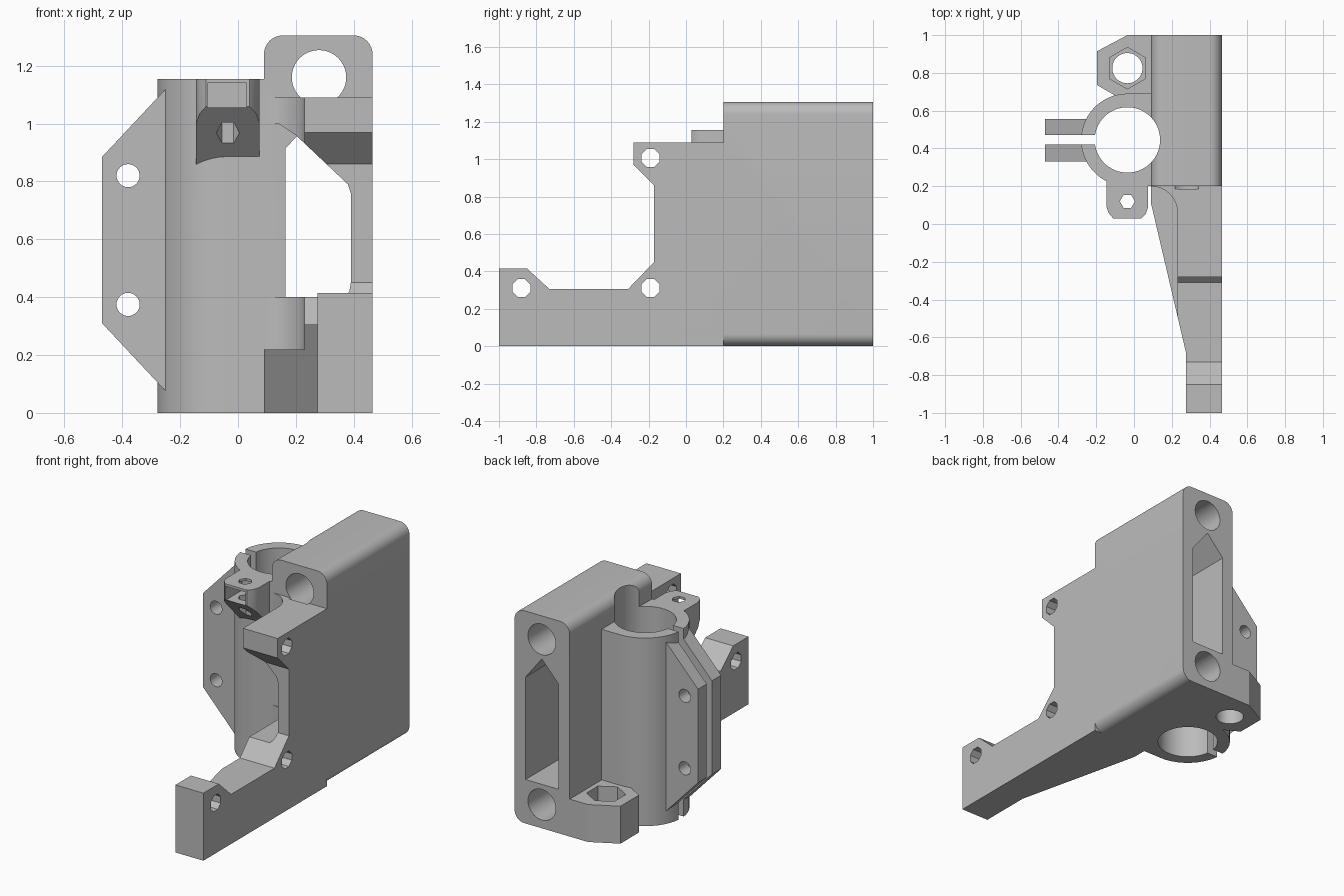
import bpy, bmesh, math
from mathutils import Vector

old = bpy.data.objects.get("Cube")
if old:
    bpy.data.objects.remove(old, do_unlink=True)

grey = bpy.data.materials.new("plain grey")
grey.use_nodes = True
COLOUR = (0.5, 0.5, 0.5, 1)
grey.diffuse_color = COLOUR
grey.node_tree.nodes["Principled BSDF"].inputs["Base Color"].default_value = COLOUR

# Profile (a, b) placed on the plane across each extrusion axis
PLACE = {"x": lambda a, b, d: (d, a, b),
         "y": lambda a, b, d: (a, d, b),
         "z": lambda a, b, d: (a, b, d)}


def prism(name, axis, profile, lo, hi):
    """Extrude a closed profile along an axis."""
    bm = bmesh.new()
    face = bm.faces.new([bm.verts.new(PLACE[axis](a, b, lo)) for a, b in profile])
    new = bmesh.ops.extrude_face_region(bm, geom=[face])["geom"]
    move = Vector(PLACE[axis](0, 0, hi - lo))
    bmesh.ops.translate(bm, vec=move, verts=[v for v in new if isinstance(v, bmesh.types.BMVert)])
    bmesh.ops.recalc_face_normals(bm, faces=bm.faces)
    mesh = bpy.data.meshes.new(name)
    bm.to_mesh(mesh)
    bm.free()
    mesh.materials.append(grey)
    obj = bpy.data.objects.new(name, mesh)
    bpy.context.collection.objects.link(obj)
    return obj


def arc(ca, cb, r, start, end, steps):
    angles = [math.radians(start + (end - start) * i / steps) for i in range(steps + 1)]
    return [(ca + r * math.cos(t), cb + r * math.sin(t)) for t in angles]


def disc(ca, cb, r, sides=64, turn=0):
    return arc(ca, cb, r, turn, turn + 360, sides)[:-1]


def rect(a0, b0, a1, b1):
    return [(a0, b0), (a1, b0), (a1, b1), (a0, b1)]


def combine(target, other, operation):
    mod = target.modifiers.new("combine", "BOOLEAN")
    mod.operation, mod.solver, mod.object = operation, "EXACT", other
    bpy.context.view_layer.update()
    graph = bpy.context.evaluated_depsgraph_get()
    mesh = bpy.data.meshes.new_from_object(target.evaluated_get(graph))
    target.modifiers.clear()
    target.data = mesh
    bpy.data.objects.remove(other, do_unlink=True)


def add(target, *args):
    combine(target, prism(*args), "UNION")


def cut(target, *args):
    combine(target, prism(*args), "DIFFERENCE")


# Main rod block with rounded long edges
R = 0.065
L, RIGHT, TOP = 0.09, 0.465, 1.305
block = ([(L, 0)] + arc(RIGHT - R, R, R, -90, 0, 10)
         + arc(RIGHT - R, TOP - R, R, 0, 90, 10) + arc(L + R, TOP - R, R, 90, 180, 10))
body = prism("rod_bracket", "y", block, 0.2, 1)

# Side plate with lower arm and upper lug
plate_shape = [(-1, 0), (0.2, 0), (0.2, 1.09), (-0.28, 1.09), (-0.28, 0.97), (-0.17, 0.86),
               (-0.17, 0.45), (-0.31, 0.305), (-0.73, 0.305), (-0.85, 0.415), (-1, 0.415)]
plate = prism("side_plate", "x", plate_shape, 0.23, RIGHT)
fillet = arc(L, 0.06, 0.14, 90, 0, 12) + [(0.3, 0.06), (0.3, 0.2)]
add(plate, "plate_fillet", "z", fillet, 0, 1.09)
gusset = [(L, 0.2), (L, 0.11), (0.275, -0.68), (0.32, -0.68), (0.32, 0.2)]
add(plate, "arm_gusset", "z", gusset, 0, 0.22)
taper = [(0.2, -0.36), (0.275, -0.68), (0.275, -1.1), (0.1, -1.1)]
cut(plate, "arm_taper", "z", taper, -0.1, 0.6)
# Belt pocket inside the plate
pocket = [(0.05, 0.4), (0.37, 0.4), (0.385, 0.42), (0.39, 0.45), (0.39, 0.76), (0.38, 0.79),
          (0.2, 0.96), (0.14, 1.0), (0.05, 1.0)]
cut(plate, "belt_pocket", "y", pocket, -0.4, 0.3)
combine(body, plate, "UNION")

# Vertical bearing tube, webbed to the block
CX, CY, TUBE = -0.035, 0.445, 1.155
add(body, "bearing_tube", "z", disc(CX, CY, 0.245, 96), 0, TUBE)
add(body, "tube_web", "z", rect(CX, 0.2, 0.15, 0.69), 0, TUBE)

# Clamp ears
ear = [(-0.47, 0.31), (-0.25, 0.075), (-0.15, 0.075), (-0.15, 1.12), (-0.25, 1.12), (-0.47, 0.885)]
add(body, "clamp_ears", "y", ear, 0.33, 0.555)

# Nut lug at the back foot
lug = [(0.15, 1), (-0.035, 1), (-0.195, 0.915), (-0.195, 0.735), (-0.1, 0.68), (0.15, 0.6)]
add(body, "back_nut_lug", "z", lug, 0, 0.23)

# Front tab with sloping underside
tab = prism("front_tab", "x", [(0.03, TUBE), (0.03, 1.06), (0.24, 0.845), (0.3, 0.845), (0.3, TUBE)],
            -0.145, 0.075)
for side, turn in ((-0.145, 1), (0.075, -1)):
    corner = [(side - turn * 0.01, 0.0), (side + turn * 0.05, 0.0), (side + turn * 0.035, 0.03),
              (side + turn * 0.012, 0.055), (side, 0.09), (side - turn * 0.01, 0.09)]
    cut(tab, "tab_corner", "z", corner, 0.8, 1.2)
cut(tab, "tab_nut_slot", "y", rect(-0.105, 1.055, 0.03, 1.14), -0.1, 0.19)
combine(body, tab, "UNION")

# Bore, clamp slit, window and rod holes
cut(body, "bore", "z", disc(CX, CY, 0.173, 96), -0.1, 1.5)
cut(body, "clamp_slit", "z", rect(-0.6, 0.42, -0.1, 0.47), -0.1, 1.5)
window = [(0.165, 0.27), (0.39, 0.27), (0.39, 0.9), (0.28, 1.04), (0.165, 0.915)]
cut(body, "window", "y", window, 0.199, 1.1)
for z in (0.145, 1.16):
    cut(body, "rod_hole", "y", disc(0.28, z, 0.094), 0.185, 1.1)

# Screw and nut holes
for y, z in ((-0.88, 0.31), (-0.19, 0.31), (-0.19, 1.005)):
    cut(body, "plate_screw_hole", "x", disc(y, z, 0.052, 8, 22.5), 0.1, 0.6)
for z in (0.375, 0.82):
    cut(body, "ear_screw_hole", "y", disc(-0.38, z, 0.04, 32), 0.2, 0.7)
cut(body, "tab_screw_hole", "z", disc(CX, 0.12, 0.04, 6), 0.8, 1.3)
cut(body, "lug_screw_hole", "z", disc(CX, 0.825, 0.08, 48), -0.1, 0.3)
cut(body, "lug_nut_recess", "z", disc(CX, 0.825, 0.11, 6, 30), 0.1, 0.3)

# Smooth shading on curved walls only
bpy.ops.object.select_all(action="DESELECT")
body.select_set(True)
bpy.context.view_layer.objects.active = body
bpy.ops.object.shade_smooth_by_angle(angle=math.radians(25))
